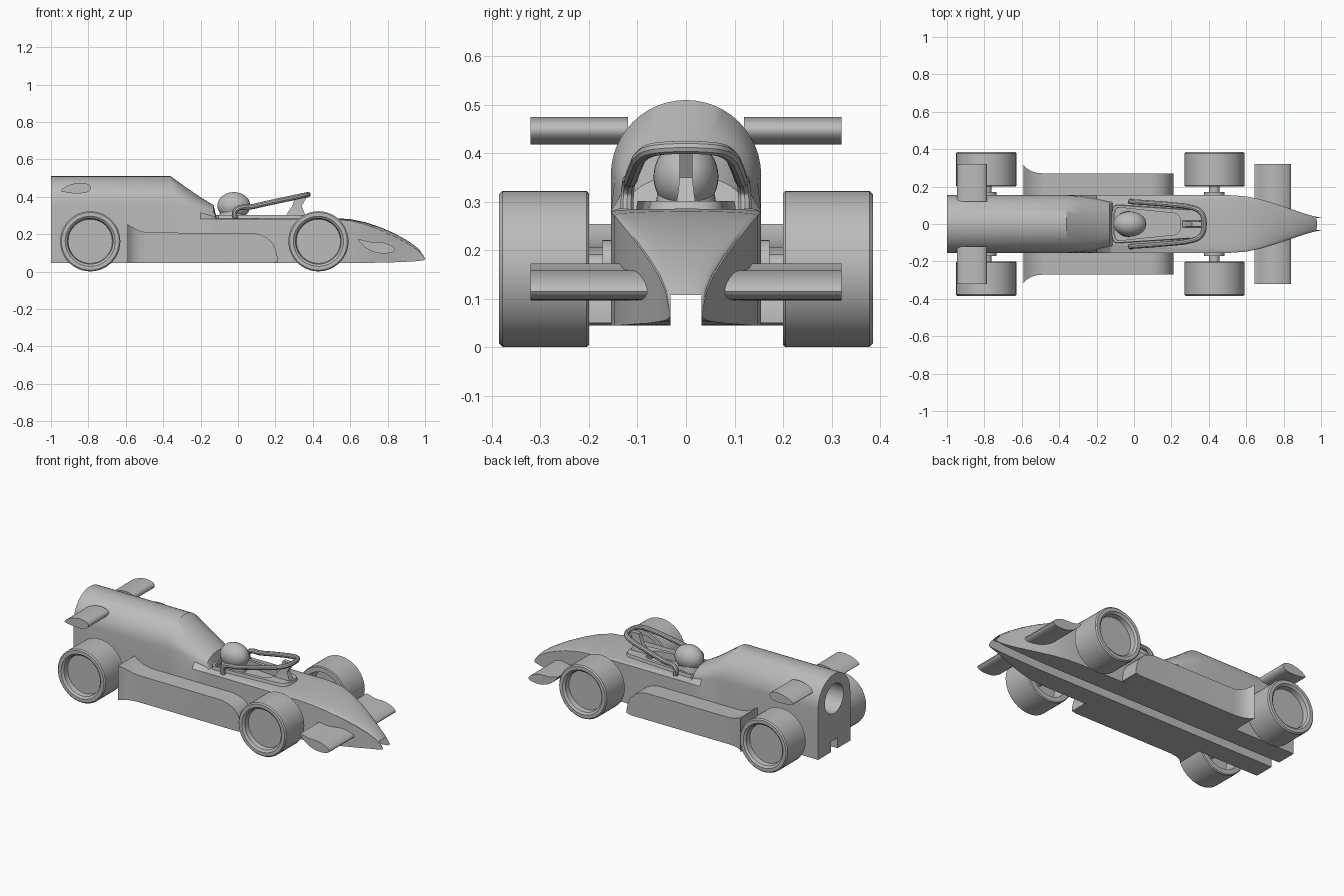
import bpy, bmesh, math
from mathutils import Vector

if "Cube" in bpy.data.objects:
    bpy.data.objects.remove(bpy.data.objects["Cube"])

grey = bpy.data.materials.new("plain_grey")
grey.diffuse_color = (0.5, 0.5, 0.5, 1)
grey.use_nodes = True
grey.node_tree.nodes["Principled BSDF"].inputs["Base Color"].default_value = grey.diffuse_color


def select(ob):
    bpy.ops.object.select_all(action='DESELECT')
    ob.select_set(True)
    bpy.context.view_layer.objects.active = ob


def finish(name, bm, mirror=False, helper=False):
    bmesh.ops.recalc_face_normals(bm, faces=bm.faces)
    me = bpy.data.meshes.new(name)
    bm.to_mesh(me)
    bm.free()
    me.materials.append(grey)
    ob = bpy.data.objects.new(name, me)
    bpy.context.collection.objects.link(ob)
    select(ob)
    if helper:
        ob.hide_render = True
        ob.hide_set(True)
        return ob
    bpy.ops.object.shade_smooth_by_angle(angle=math.radians(32))
    if mirror:
        m = ob.modifiers.new("mirror", 'MIRROR')
        m.use_axis = (False, True, False)
        m.use_mirror_merge = False
    return ob


def loft(rings):
    """Skin closed rings and cap both ends."""
    bm = bmesh.new()
    vs = [[bm.verts.new(p) for p in r] for r in rings]
    n = len(rings[0])
    for a, b in zip(vs, vs[1:]):
        for i in range(n):
            j = (i + 1) % n
            bm.faces.new((a[i], a[j], b[j], b[i]))
    bm.faces.new(vs[0][::-1])
    bm.faces.new(vs[-1])
    return bm


def lathe(profile, cx, cz, seg=44):
    """Closed solid turned about the y direction from (radius, y) pairs."""
    return loft([[(cx + r * math.cos(2 * math.pi * i / seg), y,
                   cz + r * math.sin(2 * math.pi * i / seg)) for i in range(seg)]
                 for r, y in profile])


def cut(ob, cutter):
    m = ob.modifiers.new("cut", 'BOOLEAN')
    m.operation = 'DIFFERENCE'
    m.solver = 'EXACT'
    m.object = cutter


def box(x0, x1, y0, y1, z0, z1):
    return loft([[(x, y0, z0), (x, y1, z0), (x, y1, z1), (x, y0, z1)] for x in (x0, x1)])


# Body: side wall, deck edge, then an arched cover
def body_ring(x, w, b, d, cw, s, t, n=12):
    half = [(w, b), (w, d)]
    half += [(cw * math.cos(a), s + (t - s) * math.sin(a))
             for a in (math.pi / 2 * i / n for i in range(n + 1))]
    pts = half + [(-y, z) for y, z in half[-2::-1]]
    return [(x, y, z) for y, z in pts]


stations = [
    (-1.0, .155, .045, .28, .155, .355, .51),
    (-.36, .155, .045, .28, .155, .355, .51),
    (-.28, .155, .045, .28, .148, .338, .452),
    (-.20, .155, .045, .28, .134, .315, .397),
    (-.13, .155, .045, .28, .118, .295, .355),
    (-.115, .155, .045, .28, .116, .281, .286),
    (.50, .155, .045, .28, .15, .281, .286),
    (.60, .148, .045, .272, .145, .273, .281),
    (.68, .131, .046, .252, .128, .253, .264),
    (.76, .107, .048, .222, .104, .223, .238),
    (.84, .080, .050, .185, .077, .186, .203),
    (.91, .056, .053, .147, .053, .148, .163),
    (.96, .042, .056, .115, .040, .116, .127),
    (.99, .036, .060, .085, .034, .086, .096),
    (1.0, .033, .064, .070, .031, .071, .075)]
body = finish("body", loft([body_ring(*s) for s in stations]))

# Underside channel and round rear chamber
cut(body, finish("channel_cutter", box(-1.1, 1.1, -.032, .032, -.05, .108), helper=True))
chamber = loft([[(x, .09 * math.cos(2 * math.pi * i / 36), .36 + .09 * math.sin(2 * math.pi * i / 36))
                 for i in range(36)] for x in (-1.1, -.55)])
cut(body, finish("chamber_cutter", chamber, helper=True))


# Cockpit surround with an opening
def pill(x0, x1, w0, w1, z):
    pts, n = [], 10
    for cx, w, a0 in ((x1 - w1, w1, -90), (x0 + .03, w0, 90)):
        for i in range(n + 1):
            a = math.radians(a0 + 180 * i / n)
            rx = w if a0 < 0 else .03
            ca, sa = math.cos(a), math.sin(a)
            pts.append((cx + rx * math.copysign(abs(ca) ** .7, ca),
                        w * math.copysign(abs(sa) ** .7, sa), z))
    return pts


rim = finish("cockpit_rim", loft([pill(-.12, .38, .105, .082, .27), pill(-.12, .37, .1, .075, .302)]))
opening = finish("cockpit_cutter", loft([pill(-.11, .25, .088, .06, .255),
                                         pill(-.11, .25, .088, .06, .40)]), helper=True)
cut(rim, opening)
well = finish("well_cutter", loft([pill(-.105, .25, .088, .06, .262),
                                   pill(-.105, .25, .088, .06, .298)]), helper=True)
cut(body, well)

# Driver helmet and neck
bm = bmesh.new()
bmesh.ops.create_uvsphere(bm, u_segments=32, v_segments=18, radius=1)
for v in bm.verts:
    v.co = Vector((-.022 + .088 * v.co.x, .067 * v.co.y, .352 + .073 * v.co.z))
finish("helmet", bm)
neck = [[(-.03 + rx * math.cos(math.pi * i / 12), ry * math.sin(math.pi * i / 12), z)
         for i in range(24)] for rx, ry, z in ((.075, .07, .255), (.07, .062, .30), (.06, .055, .34))]
finish("neck", loft(neck))

# Head guard hoop
side = [(-.015, .122, .285), (-.015, .12, .325), (.08, .113, .348), (.2, .103, .375),
        (.3, .09, .396), (.35, .07, .407), (.37, .04, .411)]
path = side + [(.375, 0, .412)] + [(x, -y, z) for x, y, z in side[::-1]]
cu = bpy.data.curves.new("head_guard", 'CURVE')
cu.dimensions = '3D'
cu.bevel_depth = .014
cu.bevel_resolution = 3
cu.resolution_u = 6
cu.use_fill_caps = True
sp = cu.splines.new('BEZIER')
sp.bezier_points.add(len(path) - 1)
for p, co in zip(sp.bezier_points, path):
    p.co = co
    p.handle_left_type = p.handle_right_type = 'AUTO'
cu.materials.append(grey)
guard = bpy.data.objects.new("head_guard", cu)
bpy.context.collection.objects.link(guard)
select(guard)
bpy.ops.object.convert(target='MESH')
bpy.ops.object.shade_smooth_by_angle()

# Guard strut, flared at its foot
strut = [[(x0, -w, z), (x1, -w, z), (x1, w, z), (x0, w, z)] for x0, x1, w, z in
         ((.25, .37, .022, .28), (.265, .355, .017, .315), (.29, .34, .013, .35), (.31, .375, .013, .41))]
finish("guard_strut", loft(strut))

# Side pods: rounded nose, rear kicked up and out
pod = []
for x, w, t in ((-.59, .315, .255), (-.575, .298, .243), (-.55, .283, .229), (-.52, .274, .216),
                (-.48, .27, .208), (.08, .27, .207), (.12, .27, .198), (.155, .27, .182),
                (.185, .27, .152), (.203, .27, .115), (.212, .27, .072)):
    b = .045 if x < .2 else .05
    pod.append([(x, .13, b), (x, w, b), (x, w, t), (x, .13, t)])
finish("side_pod", loft(pod), mirror=True)


# Wings: teardrop sections extruded sideways
def wing(name, profile, y0, y1):
    n = len(profile)
    pts = []
    for i in range(n):
        p = [Vector(profile[(i + k) % n]) for k in (-1, 0, 1, 2)]
        for t in (0, .25, .5, .75):
            pts.append(.5 * (2 * p[1] + (p[2] - p[0]) * t + (2 * p[0] - 5 * p[1] + 4 * p[2] - p[3]) * t * t
                             + (3 * p[1] - p[0] - 3 * p[2] + p[3]) * t ** 3))
    finish(name, loft([[(p.x, y, p.y) for p in pts] for y in (y0, y1)]), mirror=True)


wing("front_wing", [(.643, .173), (.70, .160), (.77, .157), (.82, .138), (.84, .115),
                    (.81, .099), (.74, .101), (.68, .130)], .05, .32)
wing("rear_wing", [(-.947, .434), (-.91, .46), (-.85, .475), (-.80, .467), (-.786, .445),
                   (-.81, .423), (-.87, .418), (-.92, .424)], .12, .32)

# Wheels with recessed faces, plus axles and collars
for end, x in (("front", .43), ("rear", -.79)):
    finish(end + "_wheel", lathe([(.02, .345), (.118, .345), (.122, .375), (.134, .385), (.154, .385),
                                  (.161, .378), (.161, .205), (.156, .20), (.128, .20), (.120, .30),
                                  (.02, .30)], x, .162), mirror=True)
    finish(end + "_axle", lathe([(.028, -.31), (.028, .31)], x, .165, 24))
    finish(end + "_collar", lathe([(.055, .13), (.055, .172)], x, .167, 24), mirror=True)
